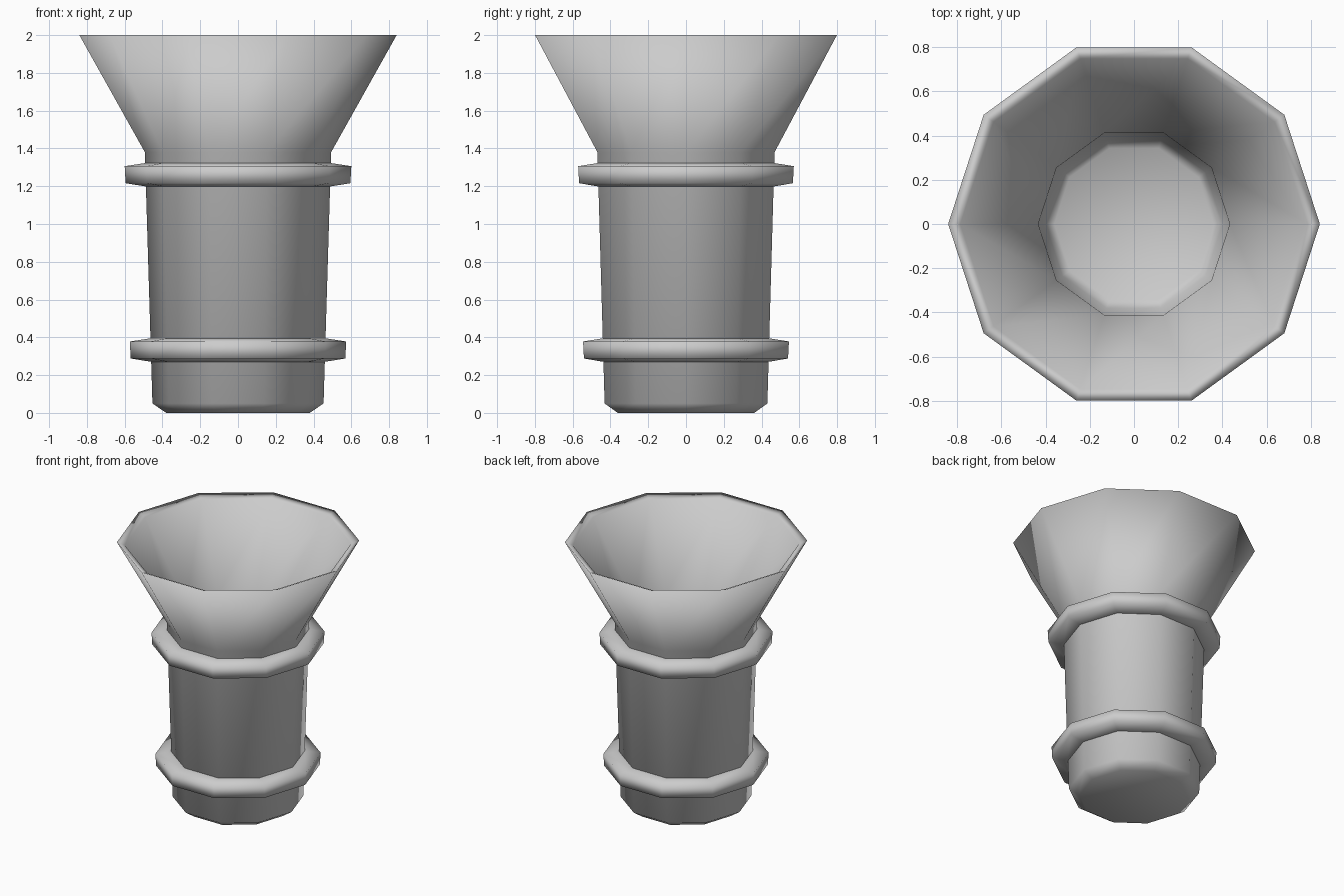
import bpy, bmesh, math

if "Cube" in bpy.data.objects:
    bpy.data.objects.remove(bpy.data.objects["Cube"])

SIDES = 10


def lathe(name, profile, closed=False):
    """Revolve (radius, z) points into a smooth ten-sided object."""
    bm = bmesh.new()
    rings = []
    for r, z in profile:
        rings.append([bm.verts.new((r * math.cos(a), r * math.sin(a), z))
                      for a in (2 * math.pi * i / SIDES for i in range(SIDES))])
    pairs = list(zip(rings, rings[1:]))
    if closed:
        pairs.append((rings[-1], rings[0]))
    else:
        bm.faces.new(rings[0])
        bm.faces.new(rings[-1])
    for a, b in pairs:
        for i in range(SIDES):
            j = (i + 1) % SIDES
            bm.faces.new((a[i], a[j], b[j], b[i]))
    bmesh.ops.recalc_face_normals(bm, faces=bm.faces)
    for f in bm.faces:
        f.smooth = True
    mesh = bpy.data.meshes.new(name)
    bm.to_mesh(mesh)
    bm.free()
    obj = bpy.data.objects.new(name, mesh)
    bpy.context.collection.objects.link(obj)
    return obj


# Hollow body: base, tapered tube, flared funnel, rim, then the inside wall and floor
lathe("funnel_cup", [
    (0.38, 0.0), (0.453, 0.05), (0.493, 1.38), (0.84, 2.0),
    (0.785, 1.975), (0.433, 1.40), (0.40, 0.08), (0.36, 0.05),
])

# Raised bands around the tube
for name, z, r in (("lower_band", 0.333, 0.463), ("upper_band", 1.261, 0.49)):
    lathe(name, [
        (r - 0.02, z - 0.064), (r, z - 0.062), (r + 0.105, z - 0.045),
        (r + 0.110, z + 0.045), (r, z + 0.062), (r - 0.02, z + 0.064),
    ], closed=True)
